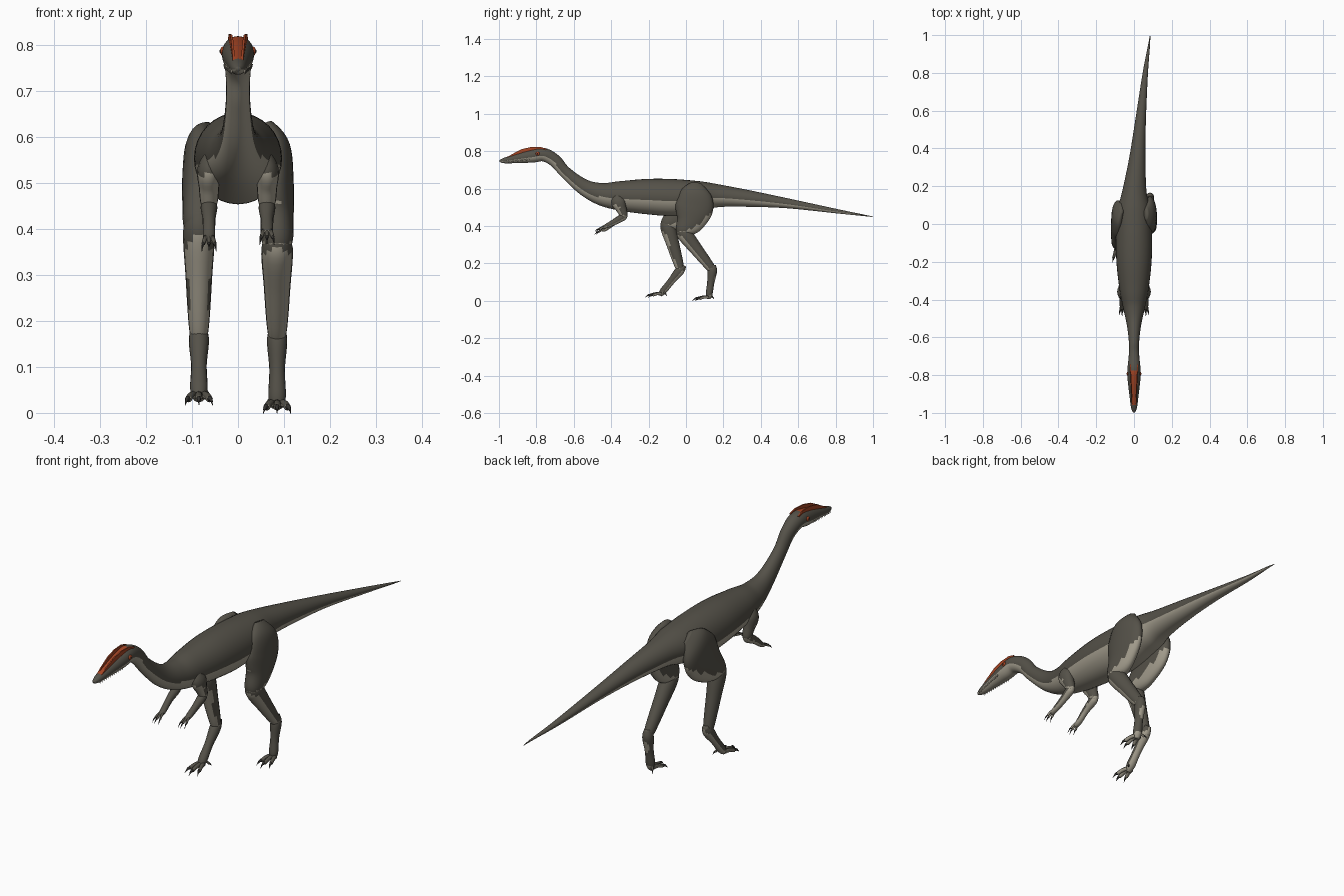
import bpy, bmesh, math
from mathutils import Vector

cube = bpy.data.objects.get("Cube")
if cube:
    bpy.data.objects.remove(cube)


def material(name, rgb):
    m = bpy.data.materials.new(name)
    m.use_nodes = True
    m.diffuse_color = (*rgb, 1)
    bsdf = next(n for n in m.node_tree.nodes if n.type == 'BSDF_PRINCIPLED')
    bsdf.inputs["Base Color"].default_value = (*rgb, 1)
    bsdf.inputs["Roughness"].default_value = 0.9
    return m


HIDE = material("dark hide", (.09, .083, .066))
BELLY = material("pale underside", (.37, .34, .27))
RED = material("crest red", (.38, .06, .018))
CLAW = material("claw grey", (.035, .033, .03))
TOOTH = material("tooth ivory", (.5, .46, .37))


def countershade(face):
    # downward faces are pale
    return 1 if face.normal.z < -.2 else 0


def finish(bm, name, mats, rule=None):
    bmesh.ops.recalc_face_normals(bm, faces=bm.faces)
    bm.normal_update()
    for f in bm.faces:
        f.smooth = True
        if rule:
            f.material_index = rule(f)
    me = bpy.data.meshes.new(name)
    bm.to_mesh(me)
    bm.free()
    for m in mats:
        me.materials.append(m)
    ob = bpy.data.objects.new(name, me)
    bpy.context.collection.objects.link(ob)
    return ob


def spline(pts, steps):
    # smooth curve through points of any dimension
    out = []
    for i in range(len(pts) - 1):
        p = [pts[max(i - 1, 0)], pts[i], pts[i + 1], pts[min(i + 2, len(pts) - 1)]]
        for s in range(steps):
            t = s / steps
            out.append([b + .5 * t * (c - a + t * (2 * a - 5 * b + 4 * c - d + t * (3 * (b - c) + d - a)))
                        for a, b, c, d in zip(*p)])
    out.append(list(pts[-1]))
    return out


def tube(name, pts, sides=16, steps=5, mats=(HIDE, BELLY), rule=countershade):
    # pts: x, y, z, half width, half height
    path = spline(pts, steps)
    bm = bmesh.new()
    rings = []
    for i, (x, y, z, w, h) in enumerate(path):
        a, b = path[max(i - 1, 0)], path[min(i + 1, len(path) - 1)]
        tan = (Vector(b[:3]) - Vector(a[:3])).normalized()
        side = Vector((1, 0, 0))
        side = (side - tan * side.dot(tan)).normalized()
        up = side.cross(tan)
        w, h = max(w, .0008), max(h, .0008)
        rings.append([bm.verts.new(Vector((x, y, z)) + side * w * math.cos(t) + up * h * math.sin(t))
                      for t in (2 * math.pi * k / sides for k in range(sides))])
    for r, q in zip(rings, rings[1:]):
        for k in range(sides):
            n = (k + 1) % sides
            bm.faces.new((r[k], r[n], q[n], q[k]))
    bm.faces.new(rings[0])
    bm.faces.new(rings[-1])
    return finish(bm, name, mats, rule)


def digit(name, base, tip, r, claw):
    # one finger or toe with a hooked claw
    base, tip = Vector(base), Vector(tip)
    mid = base.lerp(tip, .5) + Vector((0, 0, r * .4))
    tube(name, [(*base, r, r), (*mid, r * .85, r * .85), (*tip, r * .8, r * .8)], 8, 3)
    d = (tip - base).normalized()
    end = tip + d * claw - Vector((0, 0, claw * .35))
    knuckle = tip + d * claw * .4 + Vector((0, 0, r * .2))
    tube(name + "_claw", [(*(tip - d * r * .5), r * .6, r * .75), (*knuckle, r * .45, r * .6),
                          (*end, 0, 0)], 6, 3, (CLAW,), None)


# Body from snout to tail tip
def body_rule(f):
    c = f.calc_center_median()
    if -.96 < c.y < -.77 and f.normal.z > .78:
        return 2
    return countershade(f)


tube("body", [
    (0, -.997, .747, .006, .005), (0, -.97, .75, .016, .015), (0, -.9, .762, .025, .026),
    (0, -.82, .775, .034, .036), (0, -.76, .781, .034, .036), (0, -.7, .748, .028, .034),
    (0, -.643, .685, .026, .032), (0, -.545, .607, .036, .043), (0, -.45, .57, .056, .061),
    (0, -.35, .561, .076, .079), (0, -.2, .557, .093, .095), (0, -.05, .552, .095, .098),
    (0, .08, .56, .085, .079), (.003, .18, .561, .063, .06), (.018, .35, .545, .043, .043),
    (.035, .55, .52, .028, .026), (.06, .8, .48, .014, .012), (.08, .95, .457, .005, .004),
    (.085, 1, .449, .001, .001)], 32, 8, (HIDE, BELLY, RED), body_rule)


# Thin head crests
def crest(name, side):
    outline = [(-.965, .762), (-.93, .784), (-.88, .81), (-.83, .822), (-.78, .823),
               (-.745, .812), (-.77, .79), (-.85, .78), (-.92, .765)]
    bm = bmesh.new()
    inner = [bm.verts.new((side * (.006 + .05 * (y + .965)), y, z)) for y, z in outline]
    face = bm.faces.new(inner)
    ext = bmesh.ops.extrude_face_region(bm, geom=[face])
    bmesh.ops.translate(bm, vec=(side * .005, 0, 0),
                        verts=[v for v in ext["geom"] if isinstance(v, bmesh.types.BMVert)])
    ob = finish(bm, name, (RED,))
    for p in ob.data.polygons:
        p.use_smooth = False


def ball(name, loc, scale, mat):
    bm = bmesh.new()
    bmesh.ops.create_uvsphere(bm, u_segments=14, v_segments=8, radius=1)
    for v in bm.verts:
        v.co = Vector(loc) + Vector([a * b for a, b in zip(v.co, scale)])
    finish(bm, name, (mat,))


# Arms: shoulder, forearm and three fingers
def arm(label, s, drop):
    x = .063 * s
    tube(label + "_upper_arm", [
        (x * .8, -.365, .57, .015, .02), (x, -.362, .53, .025, .038), (x, -.345, .49, .022, .028),
        (x, -.33, .455, .018, .02), (x, -.325, .44, .008, .008)])
    tube(label + "_forearm", [
        (x, -.318, .458, .008, .008), (x, -.335, .448, .018, .019), (x, -.385, .42, .014, .016),
        (x, -.43, .398 - drop, .013, .011), (x, -.45, .39 - drop, .009, .007)])
    for i in (-1, 0, 1):
        digit(f"{label}_finger_{i + 2}", (x + i * .007, -.44, .395 - drop),
              (x + i * .012, -.47 + abs(i) * .006, .382 - drop), .0055, .02)


# Legs: thigh, shin, instep and toes; joints are (y, z)
def leg(label, s, knee, ankle, foot):
    x = .085 * s
    hip = (.03, .56)

    def at(a, b, t, w, h, dy=0, dx=1):
        return (x * dx, a[0] + (b[0] - a[0]) * t + dy, a[1] + (b[1] - a[1]) * t, w, h)

    tube(label + "_thigh", [
        at(hip, knee, -.35, .012, .03, .01, .75), at(hip, knee, -.1, .032, .08, .015, .95),
        at(hip, knee, .3, .036, .102, .028), at(hip, knee, .68, .036, .08, .022),
        at(hip, knee, .95, .034, .046), at(hip, knee, 1.12, .02, .022)], 24, 6)
    tube(label + "_shin", [
        at(knee, ankle, -.16, .016, .018), at(knee, ankle, .03, .034, .04),
        at(knee, ankle, .45, .029, .034), at(knee, ankle, .9, .022, .025),
        at(knee, ankle, 1.08, .014, .014)])
    tube(label + "_instep", [
        at(ankle, foot, -.2, .012, .013), at(ankle, foot, .03, .022, .025),
        at(ankle, foot, .5, .017, .019), at(ankle, foot, .92, .019, .018),
        at(ankle, foot, 1.1, .011, .01)])
    y, z = foot
    for i in (-1, 0, 1):
        digit(f"{label}_toe_{i + 2}", (x + i * .01, y - .002, z - .004),
              (x + i * .023, y - .062 + abs(i) * .014, z - .012), .0095, .026)
    digit(label + "_rear_toe", (x - s * .012, y + .008, z + .004),
          (x - s * .022, y + .02, z - .006), .006, .012)


for label, s, drop in (("left", 1, 0), ("right", -1, .014)):
    crest(label + "_crest", s)
    ball(label + "_eye", (s * .033, -.793, .786), (.006, .011, .01), RED)
    ball(label + "_pupil", (s * .0375, -.794, .786), (.003, .004, .004), CLAW)
    arm(label, s, drop)
    # Row of teeth along the jaw
    for i in range(12):
        y = -.972 + i * .012
        x = s * (.0155 + .12 * (y + .97)) * .95
        z = .745 + .1 * (y + .97)
        tube(f"{label}_tooth_{i + 1}", [(x, y, z, .003, .003), (x, y - .001, z - .009, 0, 0)],
             5, 1, (TOOTH,), None)

leg("left", 1, (-.015, .365), (.142, .165), (.122, .024))
leg("right", -1, (-.1, .405), (-.03, .165), (-.13, .042))
